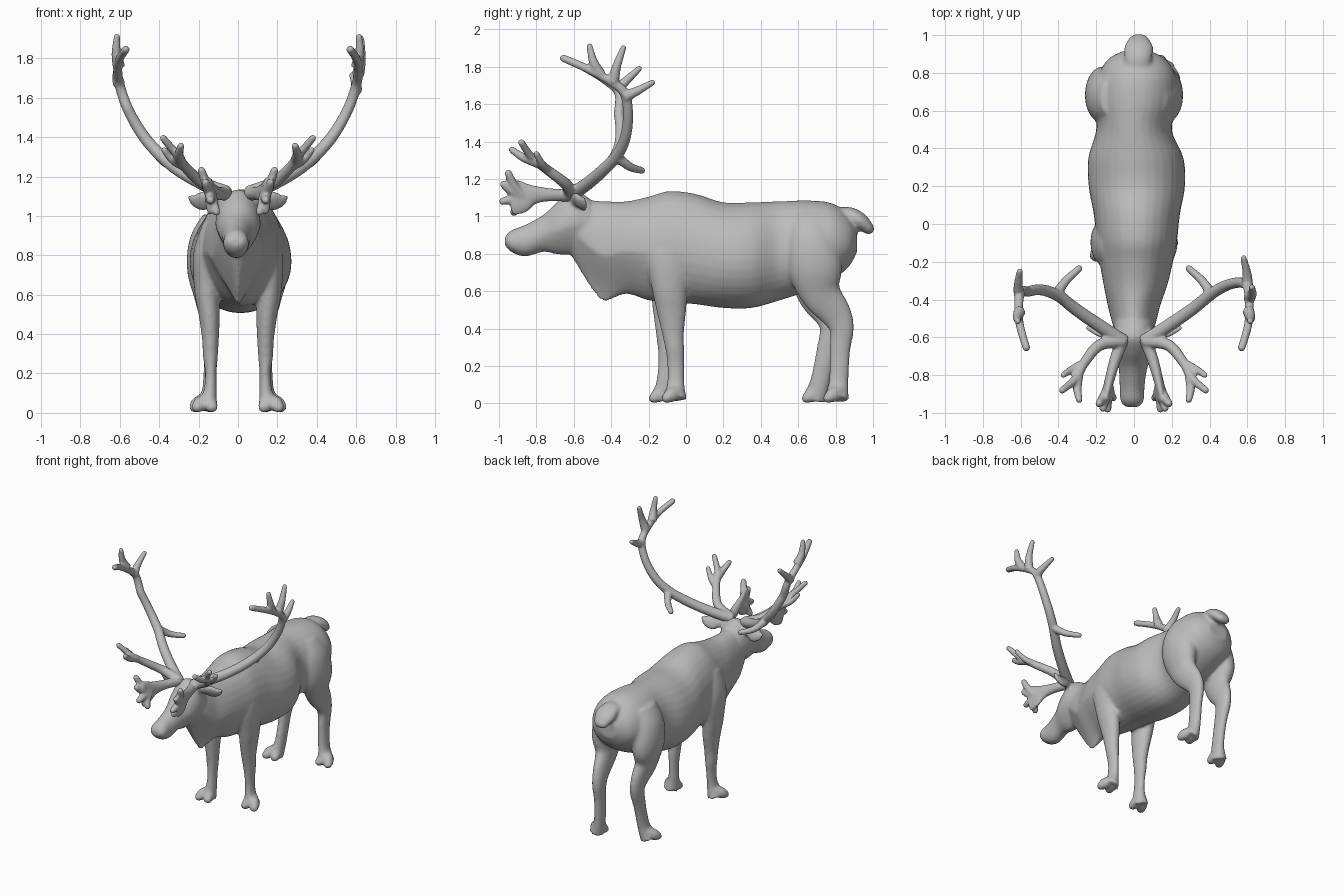
import bpy, bmesh, math
from mathutils import Vector

cube = bpy.data.objects.get("Cube")
if cube:
    bpy.data.objects.remove(cube, do_unlink=True)

grey = bpy.data.materials.new("plain grey")
grey.use_nodes = True
color = (0.5, 0.5, 0.5, 1)
grey.diffuse_color = color
grey.node_tree.nodes["Principled BSDF"].inputs["Base Color"].default_value = color
SIDES = 32


def smooth_rows(rows, steps=5):
    """Catmull-Rom interpolation of rows of numbers."""
    pts = [Vector(r) for r in rows]
    out = []
    for i in range(len(pts) - 1):
        a, b, c, d = pts[max(i - 1, 0)], pts[i], pts[i + 1], pts[min(i + 2, len(pts) - 1)]
        for s in range(steps):
            t = s / steps
            out.append(b + (c - a) * (t / 2) + (a * 2 - b * 5 + c * 4 - d) * (t * t / 2)
                       + (b * 3 - a - c * 3 + d) * (t ** 3 / 2))
    return out + [pts[-1]]


def skin(bm, sections):
    """Closed surface through a list of point rings."""
    rings = [[bm.verts.new(p) for p in sec] for sec in sections]
    for r, q in zip(rings, rings[1:]):
        for i in range(SIDES):
            j = (i + 1) % SIDES
            bm.faces.new((r[i], r[j], q[j], q[i]))
    bm.faces.new(rings[0][::-1])
    bm.faces.new(rings[-1])


def trunk(bm, rows):
    """Rows of y, bottom, top, half width, lower taper, x centre."""
    sections = []
    for y, low, top, w, taper, cx in smooth_rows(rows):
        mid = low + 0.46 * (top - low)
        ring = []
        for i in range(SIDES):
            a = math.tau * i / SIDES
            s, c = math.sin(a), math.cos(a)
            x = w * c * (1 - taper * max(-s, 0))
            ring.append((cx + x, y, mid + s * ((top - mid) if s > 0 else (mid - low))))
        sections.append(ring)
    skin(bm, sections)


def limb(bm, rows, side=1, ref=(1, 0, 0), shift=None, rounded=True):
    """Rows of x, y, z, radius along ref, radius across it."""
    rows = smooth_rows(rows)
    pts = [Vector((r[0] * side, r[1] + (shift(r[2]) if shift else 0), r[2])) for r in rows]
    radii = [(abs(r[3]), abs(r[4])) for r in rows]
    if rounded:
        end = (pts[-1] - pts[-2]).normalized()
        base, (ra, rb) = pts[-1], radii[-1]
        for f in (0.5, 0.8, 0.97):
            pts.append(base + end * min(ra, rb) * f)
            radii.append((ra * math.sqrt(1 - f * f), rb * math.sqrt(1 - f * f)))
    sections = []
    for i, p in enumerate(pts):
        t = (pts[min(i + 1, len(pts) - 1)] - pts[max(i - 1, 0)]).normalized()
        u = Vector(ref)
        u = (u - t * u.dot(t)).normalized()
        v = t.cross(u)
        ring = []
        for k in range(SIDES):
            a = math.tau * k / SIDES
            ring.append(p + u * math.cos(a) * radii[i][0] + v * math.sin(a) * radii[i][1])
        sections.append(ring)
    skin(bm, sections)


def tine(bm, points, r0, r1, side, shift=None):
    """Round tapering branch."""
    n = len(points) - 1
    rows = [(*p, r0 + (r1 - r0) * i / n, r0 + (r1 - r0) * i / n) for i, p in enumerate(points)]
    limb(bm, rows, side, shift=shift)


def finish(bm, name, voxel, rounds):
    bmesh.ops.recalc_face_normals(bm, faces=bm.faces)
    mesh = bpy.data.meshes.new(name)
    bm.to_mesh(mesh)
    bm.free()
    mesh.materials.append(grey)
    mesh.shade_smooth()
    ob = bpy.data.objects.new(name, mesh)
    bpy.context.collection.objects.link(ob)
    blend = ob.modifiers.new("blend parts", 'REMESH')
    blend.mode = 'VOXEL'
    blend.voxel_size = voxel
    blend.use_smooth_shade = True
    soft = ob.modifiers.new("soften", 'SMOOTH')
    soft.factor = 0.5
    soft.iterations = rounds


# Torso with neck and throat fringe
body = bmesh.new()
trunk(body, [
    (-.64, .84, 1.08, .07, .2, 0), (-.56, .70, 1.09, .105, .6, 0), (-.49, .59, 1.085, .125, .88, 0),
    (-.43, .545, 1.08, .14, .85, 0), (-.32, .585, 1.08, .17, .5, .008), (-.2, .55, 1.105, .195, .3, .012),
    (-.09, .54, 1.135, .213, .1, .015), (.05, .53, 1.12, .228, 0, .015), (.2, .51, 1.075, .255, 0, .015),
    (.35, .51, 1.075, .252, 0, .01), (.5, .55, 1.08, .2, 0, 0), (.65, .6, 1.085, .22, 0, .012),
    (.78, .66, 1.07, .205, 0, .018), (.87, .73, 1.01, .155, 0, .015), (.915, .81, .94, .075, 0, .015)])

# Head
trunk(body, [
    (-.968, .845, .89, .035, 0, -.01), (-.935, .81, .925, .062, 0, -.01), (-.86, .785, .955, .066, 0, -.01),
    (-.76, .81, 1.01, .077, .2, -.005), (-.68, .795, 1.085, .105, .35, 0), (-.6, .8, 1.135, .115, .3, 0),
    (-.52, .84, 1.1, .1, 0, 0)])

# Tail
limb(body, [(.015, .78, 1.0, .06, .04), (.02, .87, 1.01, .07, .04), (.025, .93, .975, .078, .044),
            (.025, .975, .935, .055, .032)])

front_leg = [(.12, -.12, .95, .06, .1), (.162, -.1, .8, .066, .12), (.158, -.088, .62, .063, .095),
             (.146, -.078, .5, .054, .08), (.14, -.07, .38, .043, .06), (.14, -.06, .29, .038, .05),
             (.138, -.055, .2, .029, .045), (.142, -.055, .1, .035, .047), (.16, -.06, .025, .056, .066)]
hind_leg = [(.1, .67, .98, .08, .12), (.15, .67, .86, .098, .14), (.168, .69, .72, .09, .145),
            (.16, .72, .59, .062, .11), (.146, .80, .48, .045, .085), (.14, .832, .4, .04, .066),
            (.14, .825, .3, .034, .056), (.142, .82, .2, .033, .052), (.15, .815, .1, .036, .054),
            (.172, .805, .025, .056, .066)]

for side in (1, -1):
    # The right legs step a little further forward
    step_front = lambda z, s=side: -.07 * max(0, 1 - z / .7) if s < 0 else 0
    step_hind = lambda z, s=side: -.12 * max(0, 1 - z / .7) if s < 0 else 0
    for rows, step in ((front_leg, step_front), (hind_leg, step_hind)):
        limb(body, rows, side, shift=step, rounded=False)
        x, y = rows[-1][:2]
        # Cloven toes
        for dx in (-.028, .046):
            limb(body, [(x, y + .02, .07, .03, .03), (x + dx * .7, y - .02, .045, .036, .04),
                        (x + dx, y - .045, .028, .03, .028)], side, shift=step)
    # Drooping leaf-shaped ear
    limb(body, [(.07, -.6, 1.09, .03, .025), (.13, -.58, 1.085, .045, .025), (.18, -.565, 1.075, .055, .022),
                (.22, -.555, 1.08, .04, .018), (.245, -.55, 1.095, .016, .012)], side, ref=(0, .5, -.85))
finish(body, "body", 0.011, 6)

# Antlers, whose crowns differ a little
shared_points = [((.615, -.515, 1.91), (.605, -.46, 1.76))]
left_points = shared_points + [((.625, -.335, 1.9), (.61, -.39, 1.72)), ((.58, -.18, 1.715), (.6, -.33, 1.64))]
right_points = shared_points + [((.605, -.25, 1.79), (.605, -.38, 1.67))]
for side, name, points in ((1, "left_antler", left_points), (-1, "right_antler", right_points)):
    # The right beam leans forward at mid height
    lean = lambda z, s=side: -.05 * max(0, 1 - abs(z - 1.55) / .25) if s < 0 else 0
    bm = bmesh.new()
    # Main beam sweeping out, back and up
    tine(bm, [(.05, -.625, 1.11), (.18, -.54, 1.165), (.31, -.45, 1.24), (.41, -.37, 1.325), (.49, -.325, 1.42),
              (.56, -.31, 1.545), (.6, -.33, 1.66), (.61, -.41, 1.725), (.605, -.53, 1.79), (.57, -.655, 1.845)],
         .037, .02, side, lean)
    # Crown points
    for tip, root in points:
        bend = [(a + b) / 2 + o for a, b, o in zip(tip, root, (.008, -.008, -.008))]
        tine(bm, [root, bend, tip], .032, .016, side)
    # Rear spur
    tine(bm, [(.41, -.37, 1.32), (.36, -.30, 1.265), (.29, -.235, 1.245)], .028, .018, side)
    # Middle branch with forked end
    tine(bm, [(.06, -.62, 1.12), (.18, -.64, 1.17), (.26, -.73, 1.24), (.31, -.82, 1.31), (.38, -.88, 1.395)],
         .035, .018, side)
    tine(bm, [(.295, -.79, 1.285), (.3, -.87, 1.315), (.29, -.93, 1.355)], .028, .018, side)
    tine(bm, [(.27, -.74, 1.25), (.33, -.77, 1.28), (.375, -.8, 1.335)], .024, .016, side)
    # Flattened brow palm with points
    limb(bm, [(.06, -.61, 1.11, .034, .034), (.1, -.72, 1.115, .03, .034), (.125, -.81, 1.115, .026, .05),
              (.14, -.87, 1.105, .024, .085), (.145, -.925, 1.1, .021, .095)], side)
    for tip in ((.185, -.95, 1.23), (.165, -.975, 1.17), (.14, -.98, 1.08), (.11, -.92, 1.02)):
        tine(bm, [(.135, -.87, 1.1), [(a + b) / 2 for a, b in zip(tip, (.14, -.89, 1.1))], tip],
             .03, .02, side)
    finish(bm, name, 0.008, 3)
